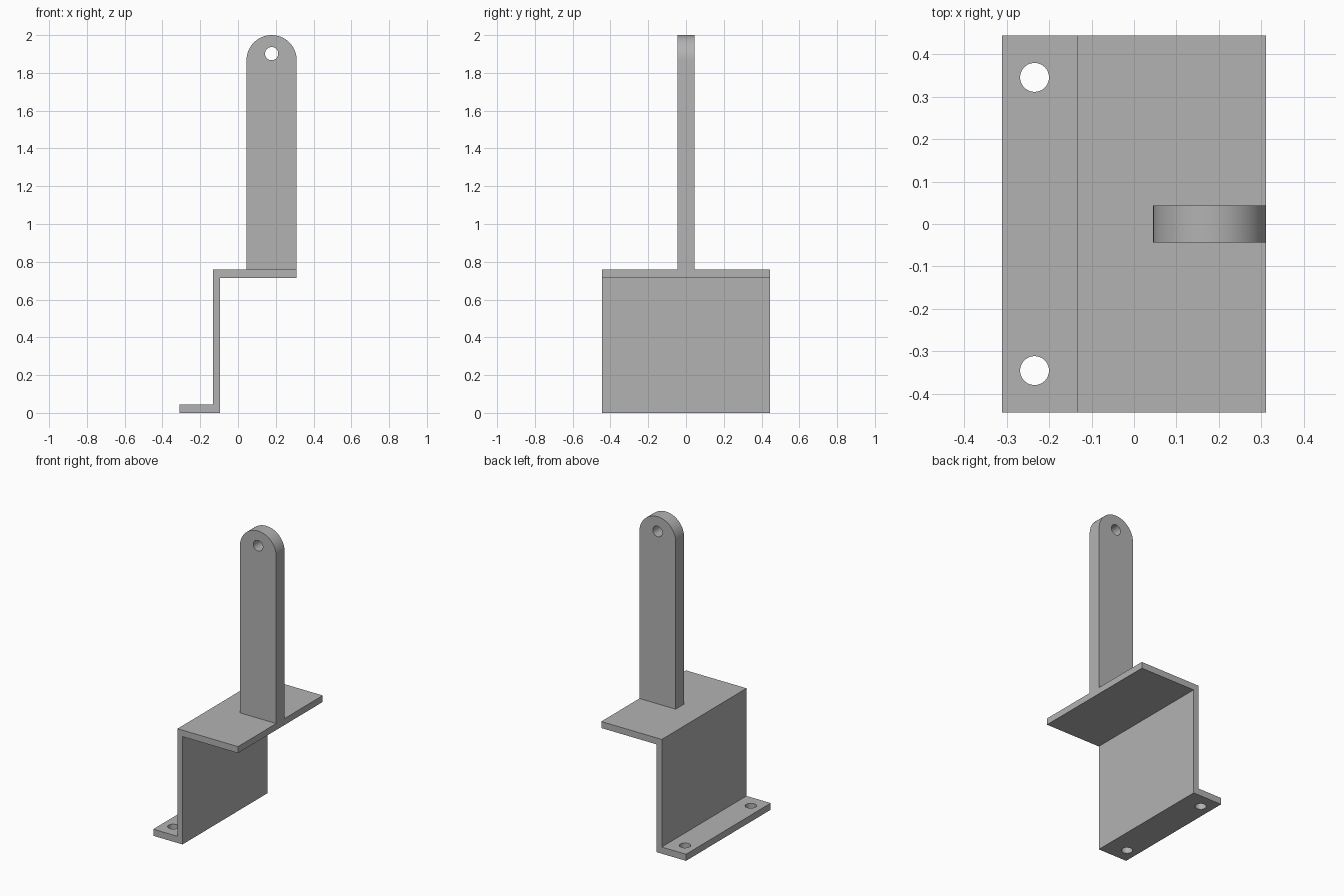
import bpy
import bmesh
from math import cos, sin, pi, radians
from mathutils import Matrix

if "Cube" in bpy.data.objects:
    bpy.data.objects.remove(bpy.data.objects["Cube"], do_unlink=True)

steel = bpy.data.materials.new("grey_steel")
steel.use_nodes = True
GREY = (0.45, 0.45, 0.45, 1)
steel.diffuse_color = GREY
steel.node_tree.nodes["Principled BSDF"].inputs["Base Color"].default_value = GREY


def link(name, bm):
    bmesh.ops.recalc_face_normals(bm, faces=bm.faces)
    mesh = bpy.data.meshes.new(name)
    bm.to_mesh(mesh)
    bm.free()
    mesh.materials.append(steel)
    obj = bpy.data.objects.new(name, mesh)
    bpy.context.collection.objects.link(obj)
    return obj


def extrude_profile(name, points, half_depth):
    """Extrude an x-z outline symmetrically along y."""
    bm = bmesh.new()
    face = bm.faces.new([bm.verts.new((x, -half_depth, z)) for x, z in points])
    new = bmesh.ops.extrude_face_region(bm, geom=[face])["geom"]
    verts = [v for v in new if isinstance(v, bmesh.types.BMVert)]
    bmesh.ops.translate(bm, verts=verts, vec=(0, 2 * half_depth, 0))
    return link(name, bm)


def drill(target, centre, radius, axis):
    """Cut a round through hole along the z or y axis."""
    turn = Matrix.Rotation(pi / 2 if axis == "y" else 0, 4, "X")
    bm = bmesh.new()
    bmesh.ops.create_cone(bm, cap_ends=True, segments=48, radius1=radius,
                          radius2=radius, depth=0.3,
                          matrix=Matrix.Translation(centre) @ turn)
    cutter = link("hole_cutter", bm)
    cutter.hide_render = True
    mod = target.modifiers.new("hole", "BOOLEAN")
    mod.operation = "DIFFERENCE"
    mod.solver = "EXACT"
    mod.object = cutter
    bpy.context.view_layer.objects.active = target
    bpy.ops.object.modifier_apply(modifier=mod.name)
    bpy.data.objects.remove(cutter, do_unlink=True)


# Z-shaped bracket: foot flange, wall and top shelf
LEFT, WALL, INNER, RIGHT = -0.311, -0.133, -0.096, 0.311
FOOT, UNDER, SHELF = 0.044, 0.715, 0.758
bracket = extrude_profile("z_bracket", [
    (LEFT, 0), (INNER, 0), (INNER, UNDER), (RIGHT, UNDER),
    (RIGHT, SHELF), (WALL, SHELF), (WALL, FOOT), (LEFT, FOOT)], 0.444)

# Mounting holes in the foot
for side in (-1, 1):
    drill(bracket, (-0.234, side * 0.345, 0), 0.034, "z")

# Upright arm with a rounded top and pin hole
R = 0.133
CX, CZ = RIGHT - R, 2 - R
arc = [(CX + R * cos(pi * i / 32), CZ + R * sin(pi * i / 32)) for i in range(33)]
arm = extrude_profile("upright_arm",
                      [(CX - R, SHELF), (RIGHT, SHELF)] + arc, 0.044)
drill(arm, (CX, 0, 1.902), 0.035, "y")

# Smooth the curved walls, keep the edges crisp
for obj in (bracket, arm):
    bpy.ops.object.select_all(action="DESELECT")
    obj.select_set(True)
    bpy.context.view_layer.objects.active = obj
    bpy.ops.object.shade_smooth_by_angle(angle=radians(30))
